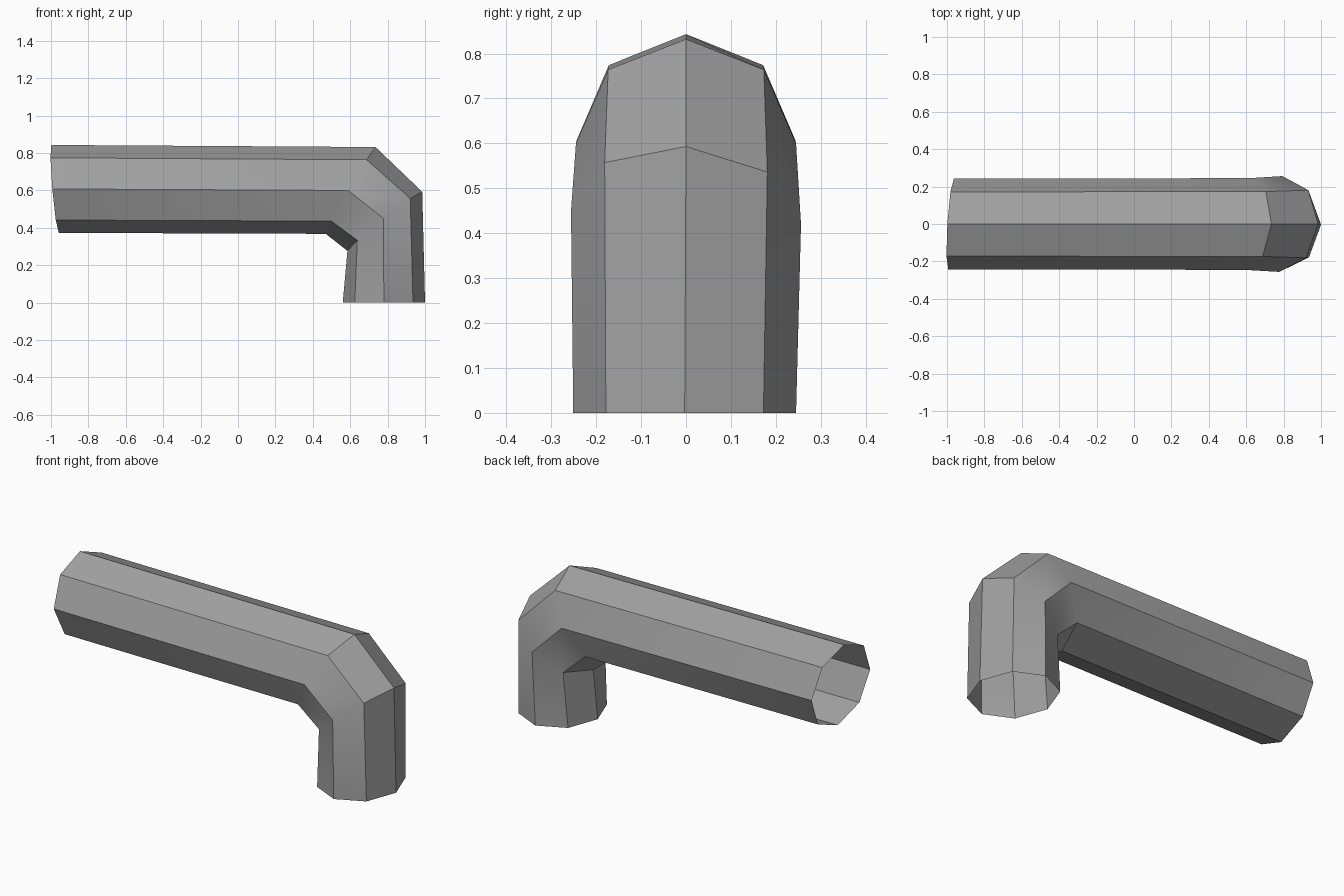
import bpy, bmesh, math
from mathutils import Vector

cube = bpy.data.objects.get("Cube")
if cube:
    bpy.data.objects.remove(cube, do_unlink=True)

SIDES = 8

# Pipe material
grey = bpy.data.materials.new("matte grey")
grey.use_nodes = True
colour = (0.36, 0.36, 0.36, 1)
grey.diffuse_color = colour
grey.node_tree.nodes["Principled BSDF"].inputs["Base Color"].default_value = colour

# Cross-sections along the bend: centre, direction to outer edge, direction to back edge
sections = [
    (Vector((-0.978, 0, 0.608)), Vector((-0.02, 0, 0.235)), Vector((0.015, 0.243, 0))),
    (Vector((0.602, 0, 0.6)), Vector((0.133, 0, 0.232)), Vector((0.012, 0.245, 0))),
    (Vector((0.785, 0, 0.435)), Vector((0.2, 0, 0.158)), Vector((0.008, 0.256, -0.015))),
    (Vector((0.78, -0.003, 0)), Vector((0.22, 0, 0)), Vector((0, 0.248, 0))),
]

# Open eight-sided elbow pipe
bm = bmesh.new()
rings = []
for centre, outer, back in sections:
    ring = []
    for i in range(SIDES):
        a = math.tau * i / SIDES
        ring.append(bm.verts.new(centre + outer * math.cos(a) + back * math.sin(a)))
    rings.append(ring)
for near, far in zip(rings, rings[1:]):
    for i in range(SIDES):
        j = (i + 1) % SIDES
        bm.faces.new((near[i], far[i], far[j], near[j]))

# Keep the walls facing outwards
bm.normal_update()
top_face = bm.faces[:][0]
if top_face.normal.z < 0:
    bmesh.ops.reverse_faces(bm, faces=bm.faces[:])

mesh = bpy.data.meshes.new("elbow_pipe")
bm.to_mesh(mesh)
bm.free()
mesh.materials.append(grey)
pipe = bpy.data.objects.new("elbow_pipe", mesh)
bpy.context.collection.objects.link(pipe)

# Smooth across the gentle bends, crisp along the long edges
bpy.ops.object.select_all(action="DESELECT")
pipe.select_set(True)
bpy.context.view_layer.objects.active = pipe
bpy.ops.object.shade_smooth_by_angle(angle=math.radians(30))
